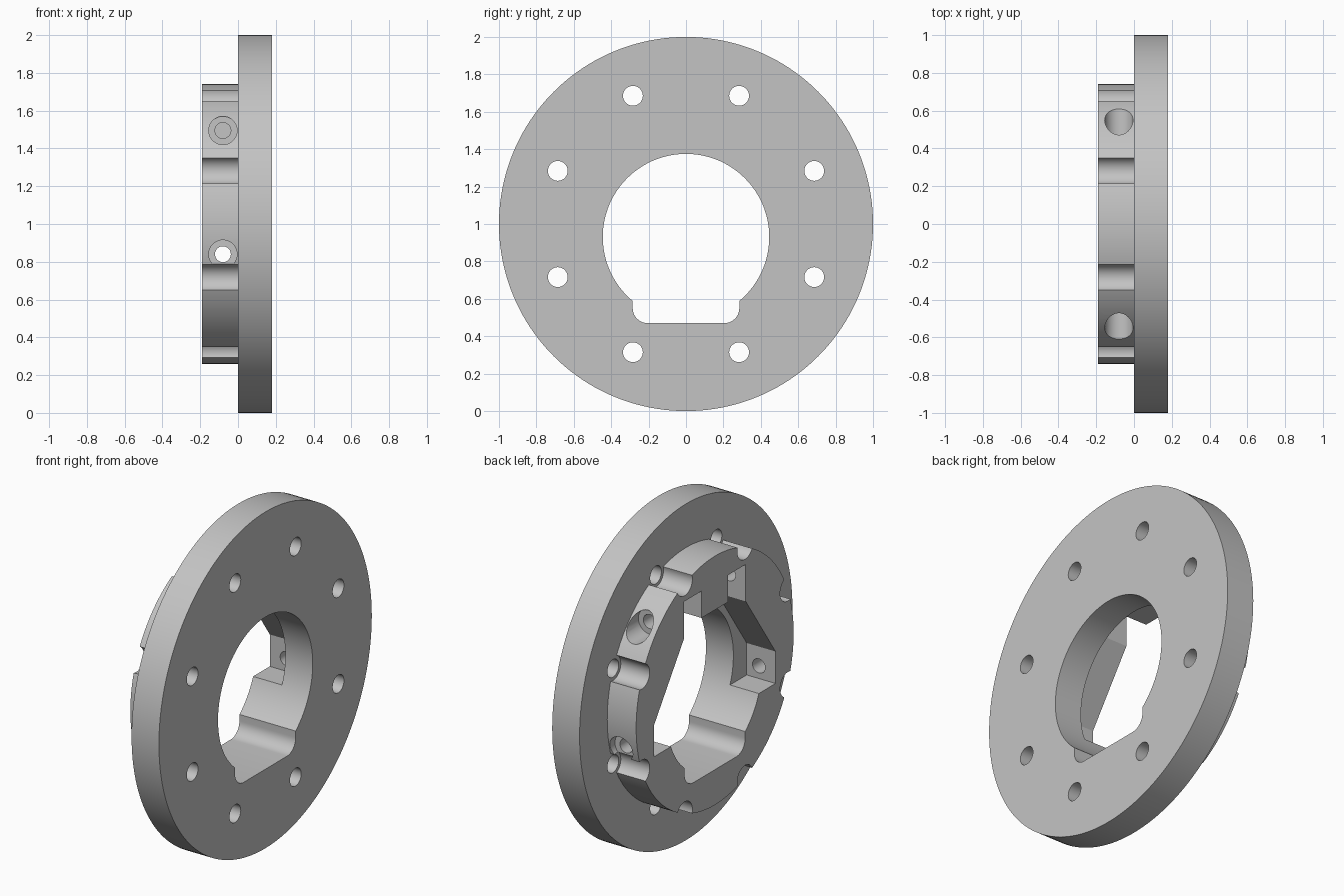
import bpy, bmesh, math

if "Cube" in bpy.data.objects:
    bpy.data.objects.remove(bpy.data.objects["Cube"])

CZ = 1.0                                   # height of the disc axis
metal = bpy.data.materials.new("grey_metal")
metal.diffuse_color = (0.55, 0.55, 0.55, 1)
metal.use_nodes = True
metal.node_tree.nodes["Principled BSDF"].inputs["Base Color"].default_value = metal.diffuse_color


def arc(cu, cv, r, a0, a1, n):
    return [(cu + r * math.cos(a0 + (a1 - a0) * i / n),
             cv + r * math.sin(a0 + (a1 - a0) * i / n)) for i in range(n + 1)]


def circle(cu, cv, r, n):
    return arc(cu, cv, r, 0, 2 * math.pi, n)[:-1]


def prism(name, pts, lo, hi, axis="x"):
    """Extrude a closed profile along x (profile y, z) or along y (profile x, z)."""
    place = (lambda p, t: (t, p[0], p[1])) if axis == "x" else (lambda p, t: (p[0], t, p[1]))
    bm = bmesh.new()
    a = [bm.verts.new(place(p, lo)) for p in pts]
    b = [bm.verts.new(place(p, hi)) for p in pts]
    bm.faces.new(a)
    bm.faces.new(b[::-1])
    for i in range(len(pts)):
        j = (i + 1) % len(pts)
        bm.faces.new((a[i], b[i], b[j], a[j]))
    bmesh.ops.recalc_face_normals(bm, faces=bm.faces)
    me = bpy.data.meshes.new(name)
    bm.to_mesh(me)
    bm.free()
    ob = bpy.data.objects.new(name, me)
    bpy.context.collection.objects.link(ob)
    return ob


def cut(ob, pts, lo, hi, axis="x"):
    cutter = prism("cutter", pts, lo, hi, axis)
    mod = ob.modifiers.new("cut", "BOOLEAN")
    mod.operation, mod.solver, mod.object = "DIFFERENCE", "EXACT", cutter
    bpy.context.view_layer.objects.active = ob
    bpy.ops.object.modifier_apply(modifier=mod.name)
    bpy.data.objects.remove(cutter, do_unlink=True)


def finish(ob):
    ob.data.materials.clear()
    ob.data.materials.append(metal)
    for p in ob.data.polygons:
        p.material_index = 0
    bpy.ops.object.select_all(action="DESELECT")
    ob.select_set(True)
    bpy.context.view_layer.objects.active = ob
    bpy.ops.object.shade_smooth_by_angle(angle=math.radians(30))


# Round bore with a rounded slot at the bottom
R, SW, F = 0.445, 0.285, 0.08
a0 = -math.acos(SW / R)
bore = (arc(0, 0.93, R, a0, math.pi - a0, 80)
        + arc(-SW + F, 0.47 + F, F, math.pi, 1.5 * math.pi, 10)
        + arc(SW - F, 0.47 + F, F, 1.5 * math.pi, 2 * math.pi, 10))

# Bolt circle
bolts = [(0.742 * math.cos(a), CZ + 0.742 * math.sin(a))
         for a in (math.radians(22.5 + 45 * i) for i in range(8))]

# Flange: large disc with bore and bolt holes
flange = prism("flange", circle(0, CZ, 1.0, 160), 0, 0.18)
cut(flange, bore, -0.1, 0.3)
for y, z in bolts:
    cut(flange, circle(y, z, 0.053, 32), -0.1, 0.3)
finish(flange)

# Hub: raised ring with a stepped pocket and a central tongue at the top
hub = prism("hub", circle(0, CZ, 0.74, 160), -0.19, 0)
half = [(0.57, 0.765), (0.57, 0.955), (0.29, 1.36), (0.29, 1.58), (0.125, 1.58), (0.125, 1.42)]
pocket = half + [(-y, z) for y, z in reversed(half)]
cut(hub, pocket, -0.3, 0.1)
cut(hub, bore, -0.31, 0.11)

# Clearance notches around the bolts
for y, z in bolts:
    cut(hub, circle(y, z, 0.073, 40), -0.3, 0.1)

# Counterbored screw holes through the side walls
for z, floor, start in ((1.495, 0.455, 0.2), (0.84, 0.675, 0.5)):
    for s in (-1, 1):
        for r, inner in ((0.075, floor), (0.042, start)):
            lo, hi = sorted((s * inner, s * 0.85))
            cut(hub, circle(-0.08, z, r, 36), lo, hi, "y")

# Remove the hidden hub face that rests on the flange
bm = bmesh.new()
bm.from_mesh(hub.data)
hidden = [f for f in bm.faces if all(v.co.x > -1e-4 for v in f.verts)]
bmesh.ops.delete(bm, geom=hidden, context="FACES_ONLY")
bm.to_mesh(hub.data)
bm.free()
finish(hub)
